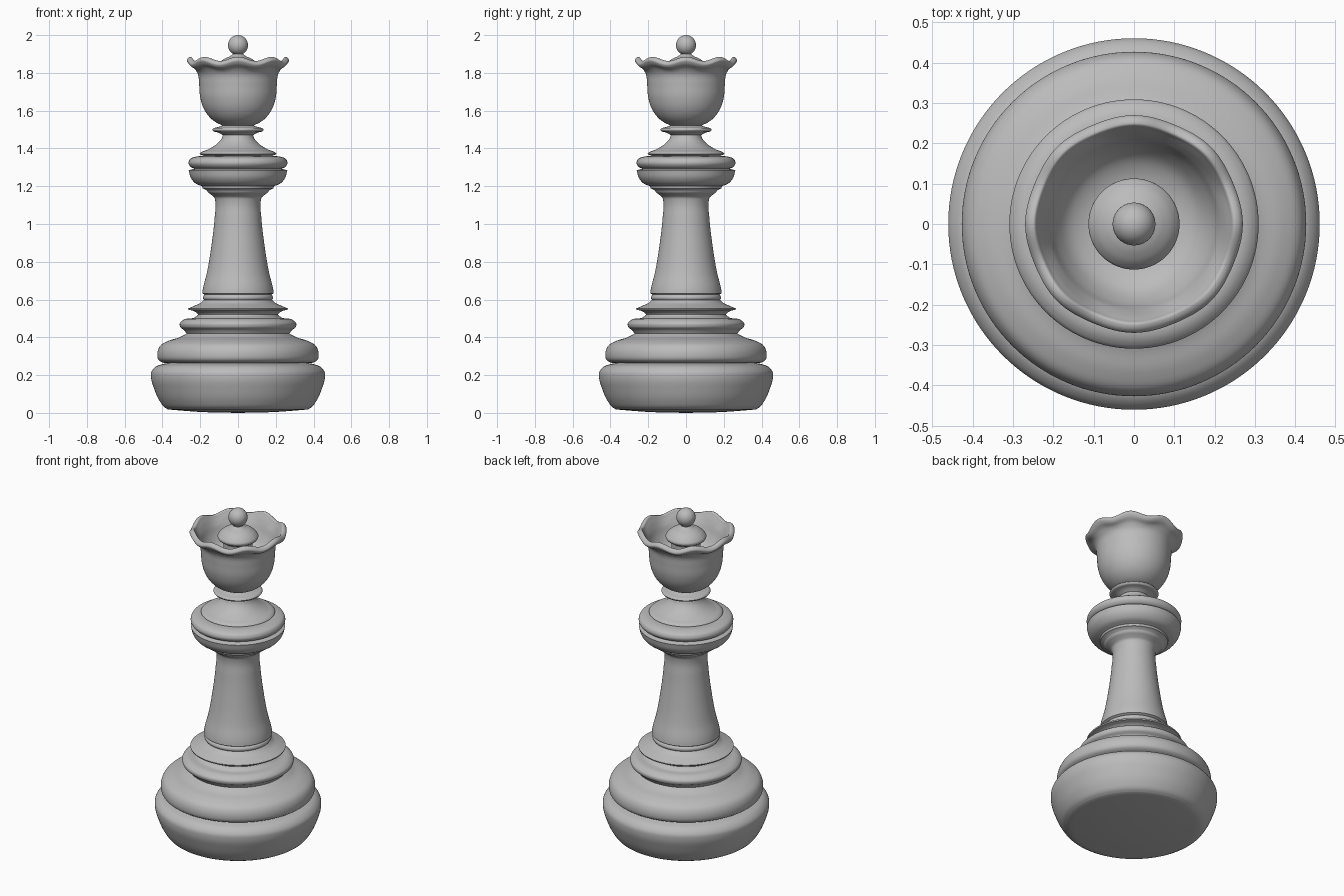
import bpy, math
from mathutils import Vector

SEG = 128
STEPS = 5

grey = bpy.data.materials.new("mid grey")
grey.diffuse_color = (0.5, 0.5, 0.5, 1)


def smooth_run(pts):
    """Smooth curve through (radius, height) points, chord-length parametrised."""
    p = [Vector(q) for q in pts]
    n = len(p)
    if n < 3:
        return p
    d = [max((p[i + 1] - p[i]).length, 1e-5) for i in range(n - 1)]
    s = [(p[i + 1] - p[i]) / d[i] for i in range(n - 1)]
    t = [s[0]] + [(s[i - 1] * d[i] + s[i] * d[i - 1]) / (d[i] + d[i - 1])
                  for i in range(1, n - 1)] + [s[-1]]
    out = []
    for i in range(n - 1):
        for k in range(STEPS):
            u = k / STEPS
            out.append((2*u**3 - 3*u**2 + 1) * p[i] + (u**3 - 2*u**2 + u) * d[i] * t[i]
                       + (3*u**2 - 2*u**3) * p[i + 1] + (u**3 - u**2) * d[i] * t[i + 1])
    return out + [p[-1]]


def lathe(name, runs, wave=None):
    """Spin smooth runs around z; the joints between runs stay sharp."""
    prof = []
    for run in runs:
        r = smooth_run(run)
        prof += r[1:] if prof else r
    verts, faces, rows = [], [], []
    for r, z in prof:
        if r < 1e-4:
            rows.append([len(verts)] * SEG)
            verts.append((0, 0, z))
            continue
        rows.append(list(range(len(verts), len(verts) + SEG)))
        for j in range(SEG):
            a = 2 * math.pi * j / SEG
            rr, zz = wave(r, z, a) if wave else (r, z)
            verts.append((rr * math.cos(a), rr * math.sin(a), zz))
    for lo, hi in zip(rows, rows[1:]):
        for j in range(SEG):
            k = (j + 1) % SEG
            f = list(dict.fromkeys((lo[j], lo[k], hi[k], hi[j])))
            if len(f) > 2:
                faces.append(f)
    me = bpy.data.meshes.new(name)
    me.from_pydata(verts, [], faces)
    me.materials.append(grey)
    ob = bpy.data.objects.new(name, me)
    bpy.context.collection.objects.link(ob)
    bpy.ops.object.select_all(action='DESELECT')
    ob.select_set(True)
    bpy.context.view_layer.objects.active = ob
    bpy.ops.object.shade_smooth_by_angle(angle=math.radians(40))
    return ob


# Foot: slightly domed underside and a bulging drum
lathe("foot", [
    [(0, 0), (0.2, 0.005), (0.37, 0.018)],
    [(0.37, 0.018), (0.39, 0.03), (0.413, 0.06), (0.443, 0.125), (0.46, 0.185),
     (0.459, 0.215), (0.435, 0.245), (0.4, 0.258), (0.365, 0.265)]])

# Stepped rings above the foot
lathe("base_rings", [
    [(0.365, 0.265), (0.40, 0.267), (0.422, 0.282), (0.427, 0.315), (0.412, 0.355),
     (0.37, 0.381), (0.31, 0.40), (0.272, 0.42)],
    [(0.272, 0.42), (0.285, 0.438), (0.306, 0.455), (0.309, 0.472), (0.29, 0.492), (0.235, 0.502)],
    [(0.235, 0.502), (0.212, 0.52), (0.23, 0.537), (0.262, 0.546)],
    [(0.262, 0.546), (0.264, 0.553)],
    [(0.264, 0.553), (0.228, 0.568), (0.197, 0.583), (0.18, 0.598)],
    [(0.18, 0.598), (0.185, 0.606), (0.184, 0.616), (0.176, 0.626)]])

# Tapered stem flaring at the top
lathe("stem", [
    [(0.176, 0.626), (0.189, 0.633)],
    [(0.189, 0.633), (0.187, 0.65), (0.165, 0.74), (0.14, 0.89), (0.124, 1.03),
     (0.12, 1.12), (0.125, 1.14), (0.142, 1.155), (0.158, 1.167), (0.165, 1.178)],
    [(0.165, 1.178), (0.187, 1.188)],
    [(0.187, 1.188), (0.19, 1.2)]])

# Double collar and the cone up to the neck
lathe("collar", [
    [(0.19, 1.2), (0.225, 1.215), (0.25, 1.245), (0.261, 1.285)],
    [(0.261, 1.285), (0.23, 1.293)],
    [(0.23, 1.293), (0.25, 1.302), (0.262, 1.322), (0.255, 1.343), (0.23, 1.355), (0.18, 1.36)],
    [(0.18, 1.36), (0.205, 1.371)],
    [(0.205, 1.371), (0.198, 1.378), (0.165, 1.392), (0.117, 1.42), (0.088, 1.45), (0.08, 1.47)]])

# Thin ring under the cup
lathe("neck_ring", [
    [(0.08, 1.47), (0.1, 1.482), (0.13, 1.49)],
    [(0.13, 1.49), (0.136, 1.499), (0.13, 1.508)],
    [(0.13, 1.508), (0.1, 1.515), (0.082, 1.522)]])


def scallop(r, z, a):
    w = min(max((z - 1.79) / 0.08, 0), 1)
    w = w * w * (3 - 2 * w) * (1 - math.cos(8 * a)) / 2
    return r - 0.004 * w, z - 0.022 * w


# Cup with an eight-wave rim, hollow inside
lathe("crown_cup", [
    [(0.082, 1.522), (0.115, 1.537), (0.15, 1.565), (0.182, 1.612), (0.2, 1.67),
     (0.206, 1.74), (0.213, 1.795), (0.232, 1.825), (0.262, 1.85), (0.27, 1.868),
     (0.26, 1.882), (0.248, 1.885), (0.238, 1.87), (0.215, 1.82), (0.195, 1.765),
     (0.16, 1.715), (0.11, 1.69), (0.08, 1.685)]], scallop)

# Domed cap on a short post inside the cup
lathe("crown_cap", [
    [(0.08, 1.685), (0.08, 1.8)],
    [(0.08, 1.8), (0.107, 1.818)],
    [(0.107, 1.818), (0.113, 1.83), (0.1, 1.853), (0.07, 1.876), (0.04, 1.89), (0.028, 1.9)]])

# Ball on top
c, b = 1.947, 0.053
lathe("top_ball", [[(b * math.cos(t), c + b * math.sin(t)) for t in
                    [math.radians(-60 + 15 * i) for i in range(10)]] + [(0, c + b)]])
